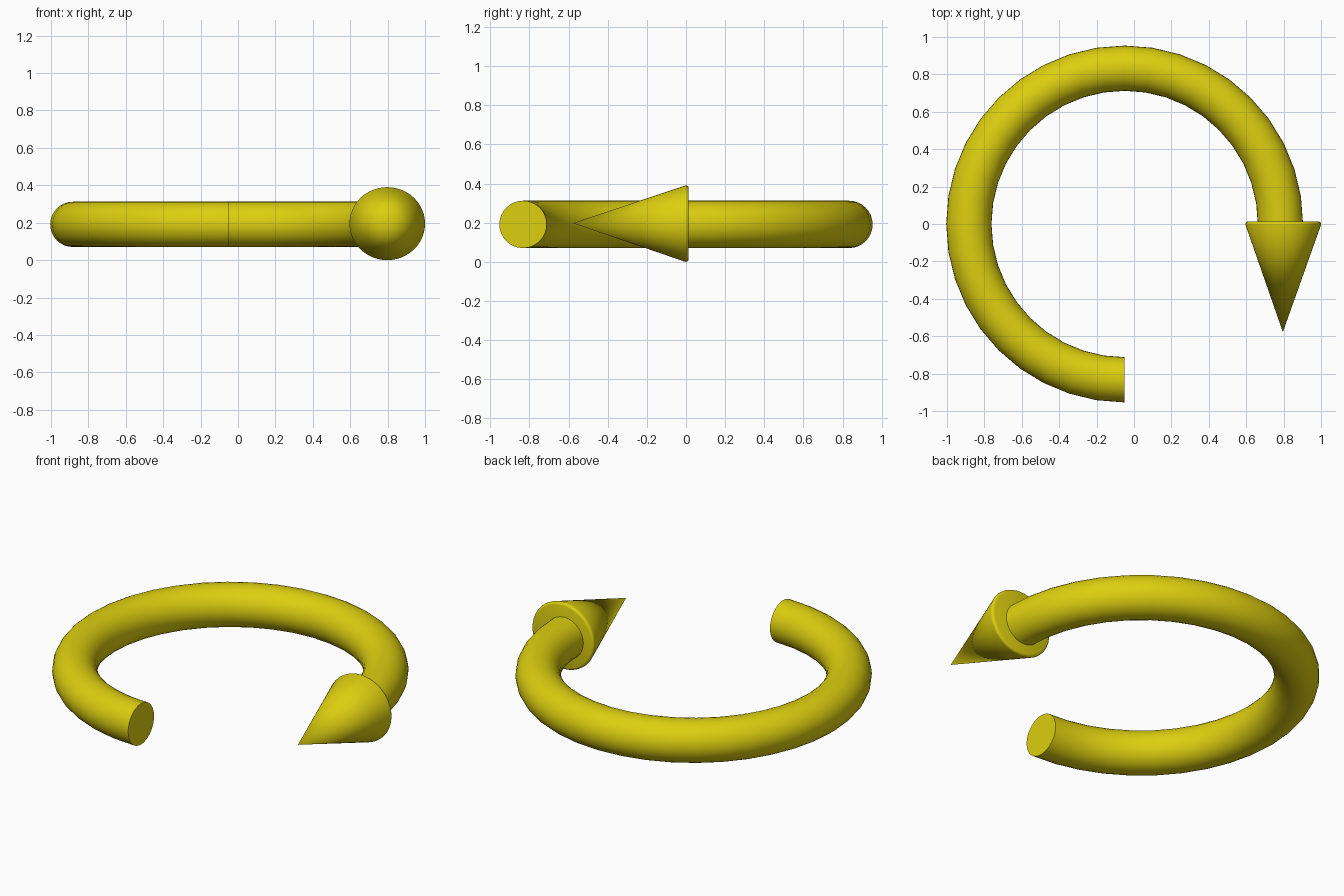
import bpy, bmesh
from math import cos, sin, pi, radians

if "Cube" in bpy.data.objects:
    bpy.data.objects.remove(bpy.data.objects["Cube"])

yellow = bpy.data.materials.new("yellow")
yellow.diffuse_color = (0.72, 0.62, 0.005, 1)
yellow.use_nodes = True
yellow.node_tree.nodes["Principled BSDF"].inputs["Base Color"].default_value = yellow.diffuse_color


def skin_rings(name, rings, tip=None):
    """Bridge closed rings of points, capping the start and the end (or tip)."""
    bm = bmesh.new()
    loops = [[bm.verts.new(p) for p in ring] for ring in rings]
    n = len(loops[0])
    for a, b in zip(loops, loops[1:]):
        for i in range(n):
            j = (i + 1) % n
            bm.faces.new((a[i], a[j], b[j], b[i]))
    bm.faces.new(loops[0])
    if tip:
        t = bm.verts.new(tip)
        for i in range(n):
            bm.faces.new((loops[-1][i], loops[-1][(i + 1) % n], t))
    else:
        bm.faces.new(loops[-1])
    bmesh.ops.recalc_face_normals(bm, faces=bm.faces)
    mesh = bpy.data.meshes.new(name)
    bm.to_mesh(mesh)
    bm.free()
    mesh.materials.append(yellow)
    obj = bpy.data.objects.new(name, mesh)
    bpy.context.collection.objects.link(obj)
    bpy.ops.object.select_all(action='DESELECT')
    obj.select_set(True)
    bpy.context.view_layer.objects.active = obj
    bpy.ops.object.shade_smooth_by_angle(angle=radians(40))
    return obj


# Curved shaft: three quarters of a ring
CX, MAJOR, MINOR, CZ = -0.05, 0.833, 0.121, 0.191
SEGS, SIDES = 30, 32
shaft = []
for s in range(SEGS + 1):
    a = 1.5 * pi * s / SEGS
    ring = []
    for k in range(SIDES):
        t = 2 * pi * k / SIDES
        r = MAJOR + MINOR * cos(t)
        ring.append((CX + r * cos(a), r * sin(a), CZ + MINOR * sin(t)))
    shaft.append(ring)
skin_rings("curved_shaft", shaft)

# Arrow head: cone with a softly rounded base rim, pointing to the front
HX, HZ, RX, RZ, N = 0.798, 0.195, 0.202, 0.195, 48
head = []
for scale, y in ((0.93, 0.014), (0.975, 0.011), (0.995, 0.005), (1.0, -0.004)):
    head.append([(HX + RX * scale * cos(2 * pi * k / N), y,
                  HZ + RZ * scale * sin(2 * pi * k / N)) for k in range(N)])
skin_rings("arrow_head", head, tip=(HX - 0.002, -0.578, HZ + 0.002))
